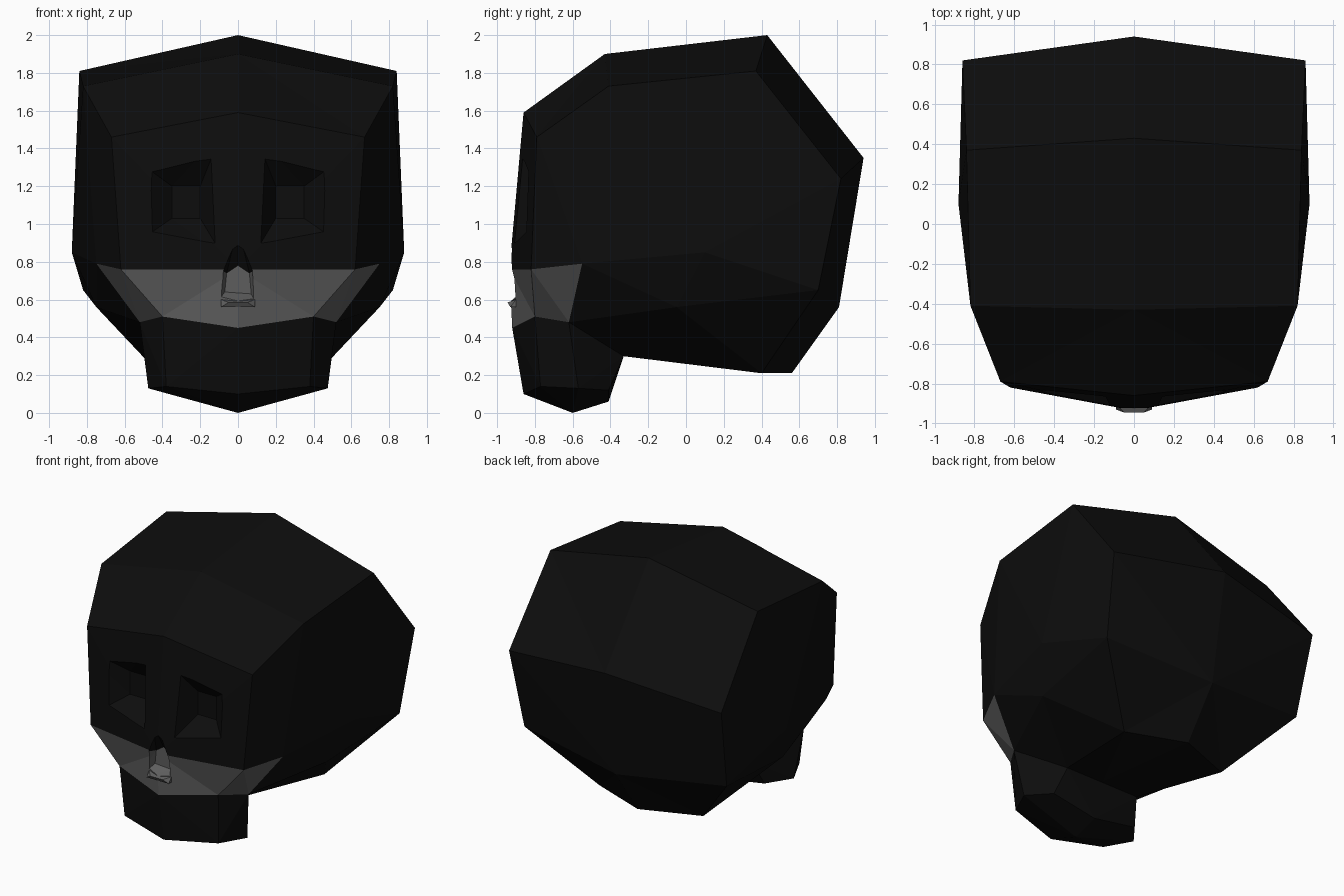
import bpy, bmesh
from mathutils import Vector

cube = bpy.data.objects.get("Cube")
if cube:
    bpy.data.objects.remove(cube, do_unlink=True)


def material(name, value):
    mat = bpy.data.materials.new(name)
    mat.use_nodes = True
    colour = (value, value, value, 1)
    mat.diffuse_color = colour
    mat.node_tree.nodes["Principled BSDF"].inputs["Base Color"].default_value = colour
    return mat


MATERIALS = [material("black", 0.004), material("grey", 0.11)]


def finish(bm, name):
    bmesh.ops.recalc_face_normals(bm, faces=bm.faces)
    mesh = bpy.data.meshes.new(name)
    bm.to_mesh(mesh)
    bm.free()
    for mat in MATERIALS:
        mesh.materials.append(mat)
    obj = bpy.data.objects.new(name, mesh)
    bpy.context.collection.objects.link(obj)
    return obj


def hull(name, points, index=0):
    bm = bmesh.new()
    for p in points:
        bm.verts.new(p)
    bmesh.ops.convex_hull(bm, input=bm.verts)
    for f in bm.faces:
        f.material_index = index
    return finish(bm, name)


def socket(name, outer, inner, surface, floor):
    """Tapered cutter running from the floor, through the rim, to in front of the face."""
    points = []
    for (ox, oz), (ix, iz) in zip(outer, inner):
        a, b = Vector((ox, surface, oz)), Vector((ix, floor, iz))
        points += [b, a + (a - b) * 0.9]
    return hull(name, points)


# Stations around the head: centre (y, z) and side (x, y, z)
RAILS = {
    "brow": ((-0.86, 1.59), (0.67, -0.79, 1.46)),
    "crown_front": ((-0.43, 1.90), (0.82, -0.41, 1.73)),
    "crown_back": ((0.43, 2.0), (0.84, 0.37, 1.81)),
    "back": ((0.94, 1.35), (0.86, 0.82, 1.24)),
    "nape": ((0.81, 0.56), (0.82, 0.70, 0.65)),
    "base": ((0.56, 0.21), (0.42, 0.40, 0.21)),
    "neck": ((-0.33, 0.30), (0.30, -0.33, 0.30)),
    "jaw_back": ((-0.41, 0.06), (0.35, -0.41, 0.12)),
    "chin": ((-0.60, 0.0), (0.475, -0.57, 0.13)),
    "chin_front": ((-0.86, 0.10), (0.38, -0.77, 0.14)),
    "lip": ((-0.92, 0.45), (0.40, -0.80, 0.51)),
    "mid": ((-0.935, 0.76), (0.62, -0.82, 0.76)),
}
EXTRA = {
    "temple": (0.88, 0.10, 0.85),
    "cheek": (0.75, -0.55, 0.79),
    "jaw_top": (0.52, -0.62, 0.48),
    "under": (0.75, -0.05, 0.56),
}
SIDE_FACES = [
    "mid brow crown_front cheek",
    "cheek crown_front crown_back temple",
    "temple crown_back back nape",
    "cheek temple under jaw_top",
    "temple nape base under",
    "under base neck jaw_top",
    "mid cheek jaw_top lip",
    "jaw_top neck jaw_back chin",
    "lip jaw_top chin chin_front",
]

# Head shell: both halves share the centre line
bm = bmesh.new()
centre = {k: bm.verts.new((0, *c)) for k, (c, s) in RAILS.items()}
names = list(RAILS)
for sign in (1, -1):
    spots = {k: s for k, (c, s) in RAILS.items()} | EXTRA
    side = {k: bm.verts.new((sign * x, y, z)) for k, (x, y, z) in spots.items()}
    for a, b in zip(names, names[1:] + names[:1]):
        face = bm.faces.new((centre[a], centre[b], side[b], side[a]))
        face.material_index = int(a == "lip")
    for row in SIDE_FACES:
        keys = row.split()
        face = bm.faces.new([side[k] for k in keys])
        face.material_index = int(keys[0] == "mid" and keys[-1] == "lip")
bmesh.ops.triangulate(bm, faces=bm.faces, quad_method="SHORT_EDGE")
head = finish(bm, "head")

# Eye sockets and nose opening
cutters = []
for sign in (1, -1):
    outer = [(0.14, 0.93), (0.48, 0.94), (0.50, 1.31), (0.14, 1.35)]
    inner = [(0.20, 1.03), (0.35, 1.03), (0.35, 1.20), (0.20, 1.20)]
    cutters.append(socket("eye_cutter", [(sign * x, z) for x, z in outer],
                          [(sign * x, z) for x, z in inner], -0.87, -0.75))
nose_outer = [(0, 0.89), (0.08, 0.75), (0.09, 0.59), (-0.10, 0.60), (-0.08, 0.75)]
nose_inner = [(0, 0.78), (0.06, 0.74), (0.07, 0.63), (-0.07, 0.64), (-0.06, 0.74)]
cutters.append(socket("nose_cutter", nose_outer, nose_inner, -0.925, -0.86))

bpy.context.view_layer.objects.active = head
for cutter in cutters:
    cutter.hide_render = True
    mod = head.modifiers.new("cut", "BOOLEAN")
    mod.operation = "DIFFERENCE"
    mod.solver = "EXACT"
    mod.object = cutter
    bpy.ops.object.modifier_apply(modifier=mod.name)
    bpy.data.objects.remove(cutter, do_unlink=True)

# Lower part of the nose opening takes the band colour
for p in head.data.polygons:
    if abs(p.center.x) < 0.12 and 0.5 < p.center.z < 0.77 and p.center.y < -0.8:
        p.material_index = 1

# Small ledge under the nose
hull("nose_ledge", [(x, y, z) for x in (-0.09, 0.09)
                    for y, z in ((-0.90, 0.60), (-0.90, 0.56), (-0.93, 0.56))]
     + [(x, -0.945, 0.585) for x in (-0.05, 0.05)], 1)
